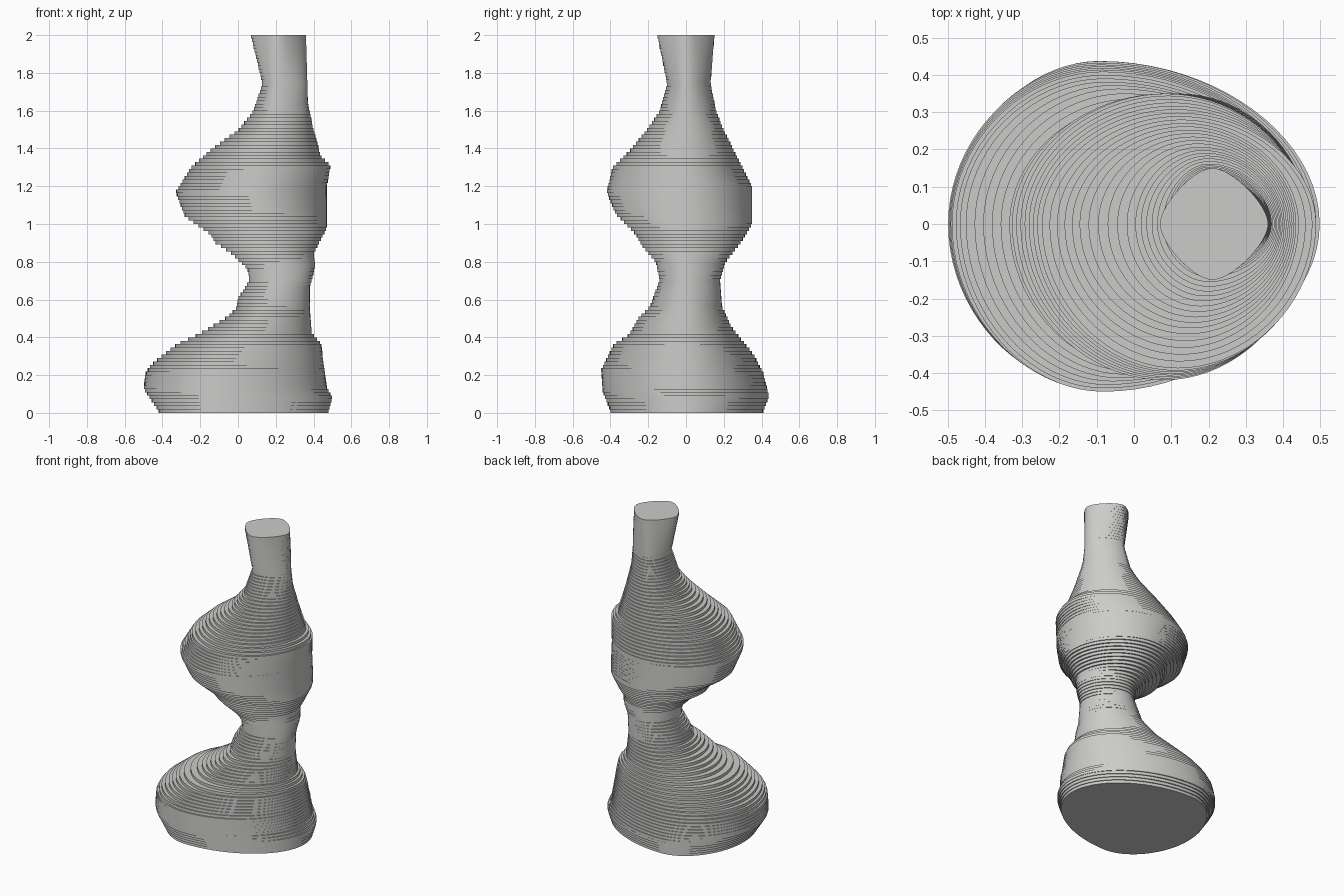
import bpy
import bmesh
from mathutils import Vector

LAYERS = 110
STEPS_PER_QUADRANT = 20
HEIGHT = 2.0

# Outline of the tower on each side: (height, offset) pairs in hundredths
RIGHT_SIDE = [(0, -42), (12, -50), (20, -49), (25, -46), (36, -32), (41, -21),
              (50, -6), (55, -1), (60, 0), (70, 6), (76, 5), (84, -3), (90, -12),
              (95, -15), (104, -28), (117, -33), (130, -25), (140, -14),
              (150, 0), (160, 8), (175, 13), (200, 7)]
LEFT_SIDE = [(0, 48), (7, 50), (13, 47), (36, 44), (42, 39), (55, 38), (66, 38),
             (78, 41), (84, 40), (98, 47), (120, 47), (131, 49), (136, 44),
             (150, 40), (165, 37), (200, 36)]
FRONT_SIDE = [(0, -40), (10, -44), (22, -45), (36, -38), (41, -30), (50, -25),
              (56, -19), (70, -14), (80, -16), (88, -23), (95, -27), (105, -37),
              (117, -42), (130, -39), (140, -29), (150, -21), (160, -14),
              (175, -10), (200, -15)]
BACK_SIDE = [(0, 41), (8, 44), (20, 41), (30, 36), (45, 24), (56, 19), (70, 18),
             (80, 21), (90, 29), (100, 35), (120, 35), (140, 25), (150, 20),
             (160, 16), (175, 13), (200, 15)]
# Where the widest depth falls along x, and how round the plan is
SPINE = [(0, -10), (25, -8), (40, 5), (60, 19), (75, 22), (95, 14), (117, 8),
         (135, 13), (155, 20), (200, 21)]
ROUNDNESS = [(0, 160), (150, 160), (180, 140), (200, 105)]


def sample(profile, z):
    """Read a profile at height z with straight interpolation."""
    h = z * 100
    for (h0, v0), (h1, v1) in zip(profile, profile[1:]):
        if h <= h1:
            return (v0 + (v1 - v0) * (h - h0) / (h1 - h0)) / 100
    return profile[-1][1] / 100


def floor_plan(z):
    """Closed soft outline through the four side points of one layer."""
    spine = sample(SPINE, z)
    left, right = sample(LEFT_SIDE, z), sample(RIGHT_SIDE, z)
    back, front = sample(BACK_SIDE, z), sample(FRONT_SIDE, z)
    k = sample(ROUNDNESS, z)
    centre = Vector((spine, 0))
    spokes = [Vector((left - spine, 0)), Vector((0, back)),
              Vector((right - spine, 0)), Vector((0, front))]
    points = []
    for a, b in zip(spokes, spokes[1:] + spokes[:1]):
        for i in range(STEPS_PER_QUADRANT):
            t = i / STEPS_PER_QUADRANT
            ease = t * t * (3 - 2 * t)
            leave = k * t * (1 - t) ** 2
            arrive = k * t * t * (1 - t)
            points.append(centre + a * (1 - ease + arrive) + b * (ease + leave))
    return points


def make_material(name, colour):
    mat = bpy.data.materials.new(name)
    mat.use_nodes = True
    mat.diffuse_color = colour
    mat.node_tree.nodes["Principled BSDF"].inputs["Base Color"].default_value = colour
    return mat


def build_tower():
    """Stack the layers as one stepped skin with flat ledges between them."""
    bm = bmesh.new()
    rings = []
    thickness = HEIGHT / LAYERS
    for layer in range(LAYERS):
        plan = floor_plan(HEIGHT * layer / (LAYERS - 1))
        for z in (layer * thickness, (layer + 1) * thickness):
            rings.append([bm.verts.new((p.x, p.y, z)) for p in plan])
    for low, high in zip(rings, rings[1:]):
        for i in range(len(low)):
            j = (i + 1) % len(low)
            bm.faces.new((low[i], low[j], high[j], high[i]))
    bm.faces.new(list(reversed(rings[0])))
    bm.faces.new(rings[-1])
    mesh = bpy.data.meshes.new("layered_tower")
    bm.to_mesh(mesh)
    bm.free()
    tower = bpy.data.objects.new("layered_tower", mesh)
    bpy.context.collection.objects.link(tower)
    return tower


cube = bpy.data.objects.get("Cube")
if cube:
    bpy.data.objects.remove(cube, do_unlink=True)

tower = build_tower()
tower.data.materials.append(make_material("stone_grey", (0.6, 0.6, 0.59, 1)))

# Round the walls but keep every ledge crisp
bpy.ops.object.select_all(action="DESELECT")
tower.select_set(True)
bpy.context.view_layer.objects.active = tower
bpy.ops.object.shade_smooth_by_angle()
